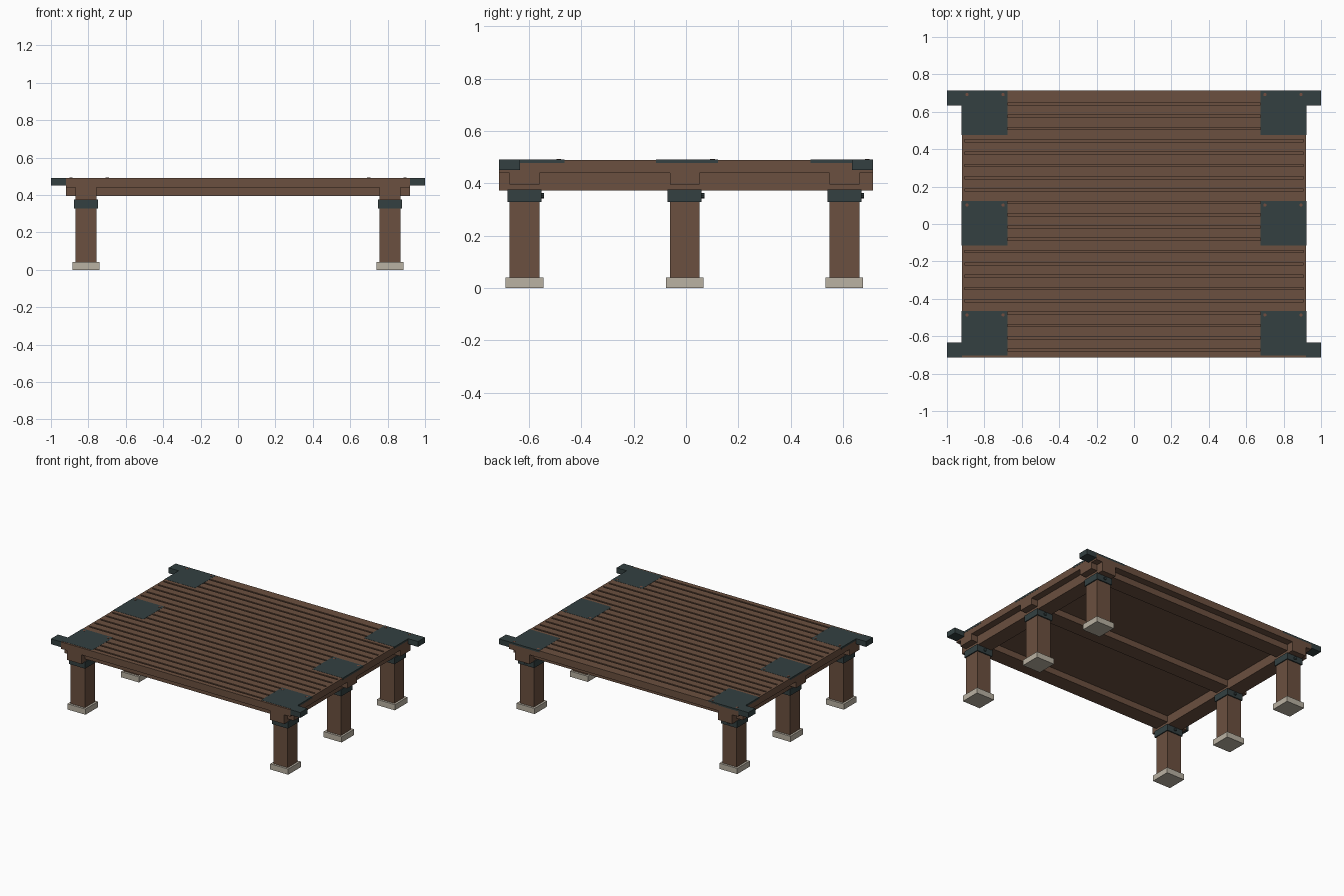
import bpy, bmesh
from mathutils import Matrix

if "Cube" in bpy.data.objects:
    bpy.data.objects.remove(bpy.data.objects["Cube"])


def material(name, rgb):
    m = bpy.data.materials.new(name)
    m.diffuse_color = (*rgb, 1)
    m.use_nodes = True
    m.node_tree.nodes["Principled BSDF"].inputs["Base Color"].default_value = m.diffuse_color
    return m


WOOD = material("brown wood", (0.147, 0.080, 0.050))
IRON = material("dark iron", (0.033, 0.051, 0.053))
STONE = material("pale stone", (0.49, 0.445, 0.366))
COPPER = material("copper screw", (0.17, 0.075, 0.05))


def finish(bm, name, mat):
    mesh = bpy.data.meshes.new(name)
    bm.to_mesh(mesh)
    bm.free()
    mesh.materials.append(mat)
    ob = bpy.data.objects.new(name, mesh)
    bpy.context.collection.objects.link(ob)
    return ob


def add_box(bm, x0, x1, y0, y1, z0, z1):
    m = Matrix.Translation(((x0 + x1) / 2, (y0 + y1) / 2, (z0 + z1) / 2))
    m = m @ Matrix.Diagonal((abs(x1 - x0), y1 - y0, z1 - z0, 1))
    bmesh.ops.create_cube(bm, size=1, matrix=m)


def box(name, mat, *dims):
    bm = bmesh.new()
    add_box(bm, *dims)
    return finish(bm, name, mat)


HX, HY, TOP = 0.92, 0.714, 0.49
POST_X = 0.813
POST_Y = (-0.617, -0.005, 0.605)
PLATE_Y = (-0.583, 0.004, 0.595)
HALF = 0.057

# Deck: solid base, boards separated by narrow grooves, closed board ends
box("deck_base", WOOD, -HX, HX, -HY, HY, 0.44, 0.476)
grooves = [0.642 - 0.0658 * k for k in range(21)]
bm = bmesh.new()
upper = HY
for g in grooves + [-HY - 0.006]:
    add_box(bm, -0.905, 0.905, g + 0.006, upper, 0.476, TOP)
    upper = g - 0.006
finish(bm, "deck_boards", WOOD)
for s in (-1, 1):
    xs = sorted((s * 0.905, s * HX))
    box("deck_end_strip", WOOD, *xs, -HY, HY, 0.476, TOP)

# Crossing support beams
for y in POST_Y:
    box("cross_beam", WOOD, -HX, HX, y - HALF, y + HALF, 0.395, 0.44)
for s in (-1, 1):
    x = s * POST_X
    box("side_beam", WOOD, x - HALF, x + HALF, -HY, HY, 0.373, 0.44)

for s in (-1, 1):
    x = s * POST_X
    # Legs with stone feet, iron collars and a bolt on the rear face
    for y in POST_Y:
        box("foot", STONE, x - 0.072, x + 0.072, y - 0.072, y + 0.072, 0, 0.041)
        box("post", WOOD, x - HALF, x + HALF, y - HALF, y + HALF, 0.041, 0.373)
        box("collar", IRON, x - 0.064, x + 0.064, y - 0.065, y + 0.065, 0.329, 0.376)
        bm = bmesh.new()
        bmesh.ops.create_cone(
            bm, cap_ends=True, segments=8, radius1=0.01, radius2=0.01, depth=0.016,
            matrix=Matrix.Translation((x, y + 0.067, 0.353)) @ Matrix.Rotation(1.5708, 4, 'X'))
        finish(bm, "collar_bolt", IRON)
    # Iron plates on the deck with two screws each
    for y in PLATE_Y:
        xs = sorted((s * 0.677, s * 0.921))
        box("deck_plate", IRON, *xs, y - 0.119, y + 0.119, 0.478, 0.491)
        for sx in (0.893, 0.70):
            bm = bmesh.new()
            bmesh.ops.create_cone(
                bm, cap_ends=True, segments=8, radius1=0.009, radius2=0.009, depth=0.004,
                matrix=Matrix.Translation((s * sx, y + 0.097, 0.4905)))
            finish(bm, "plate_screw", COPPER)
    # Corner tabs
    xs = sorted((s * 0.92, s * 1.0))
    for y0, y1 in ((-HY, -0.634), (0.634, HY)):
        box("corner_tab", IRON, *xs, y0, y1, 0.452, 0.491)
